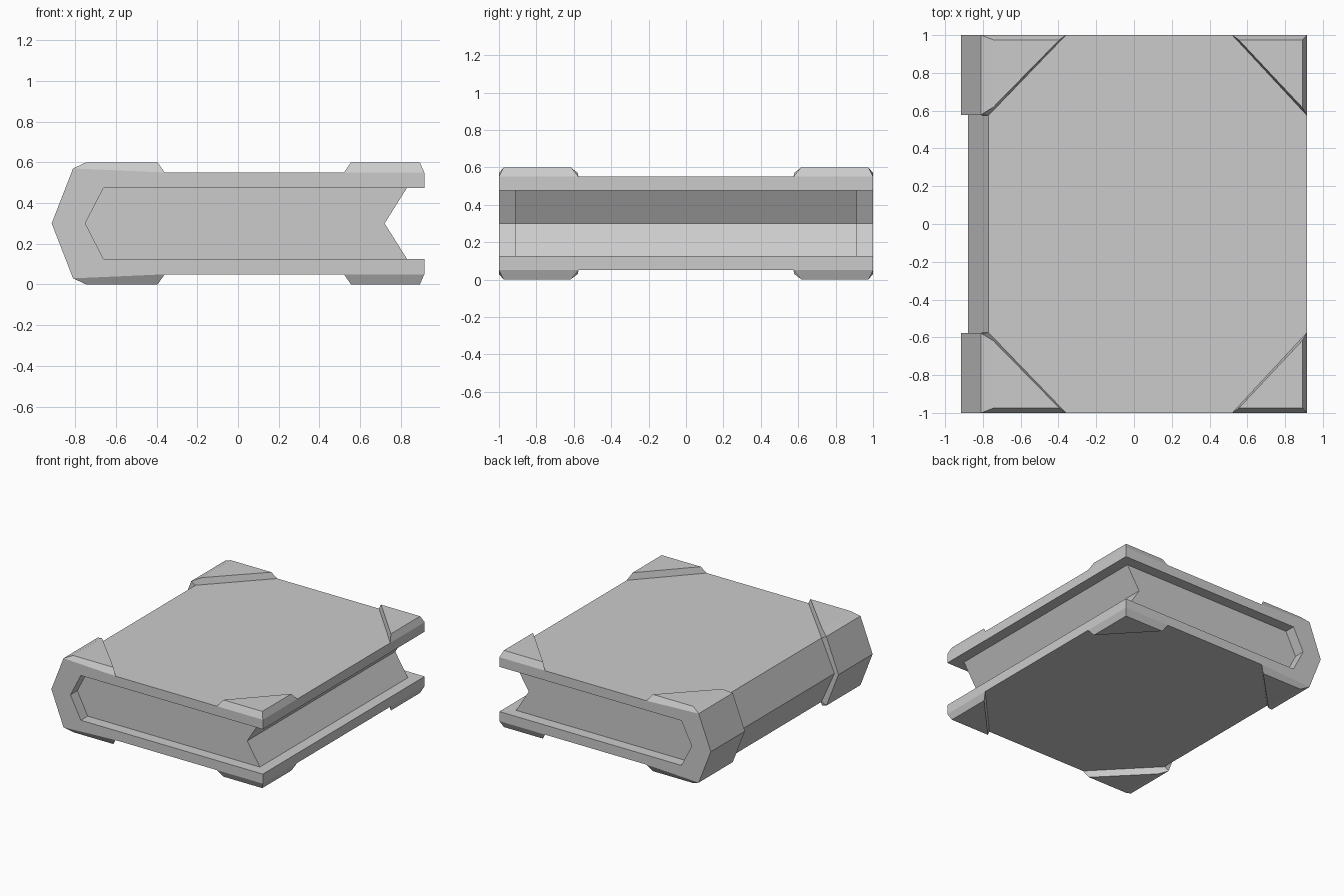
import bpy, bmesh

if "Cube" in bpy.data.objects:
    bpy.data.objects.remove(bpy.data.objects["Cube"])

MID = 0.3  # the book is symmetric about this height; parts are modelled relative to it


def make_object(name, verts, faces, mirror=False):
    bm = bmesh.new()
    vs = [bm.verts.new(v) for v in verts]
    for f in faces:
        bm.faces.new([vs[i] for i in f])
    bmesh.ops.recalc_face_normals(bm, faces=bm.faces[:])
    mesh = bpy.data.meshes.new(name)
    bm.to_mesh(mesh)
    bm.free()
    obj = bpy.data.objects.new(name, mesh)
    obj.location.z = MID
    bpy.context.collection.objects.link(obj)
    if mirror:
        mod = obj.modifiers.new("Mirror", 'MIRROR')
        mod.use_axis = (False, True, True)
    return obj


def prism(name, half_profile, half_len):
    """Mirror an (x, z) profile about z = 0 and extrude it along y."""
    prof = half_profile + [(x, -z) for x, z in reversed(half_profile) if z > 0]
    n = len(prof)
    verts = [(x, y, z) for y in (-half_len, half_len) for x, z in prof]
    faces = [list(range(n)), list(range(n, 2 * n))]
    faces += [(i, (i + 1) % n, (i + 1) % n + n, i + n) for i in range(n)]
    return make_object(name, verts, faces)


# Cover: C-shaped section with a pointed spine
outer = [(0.915, 0.25), (-0.77, 0.25), (-0.88, 0.0)]
inner = [(-0.75, 0.0), (-0.66, 0.175), (0.915, 0.175)]
section = (outer + [(x, -z) for x, z in reversed(outer[:2])]
           + [(x, -z) for x, z in reversed(inner)] + inner[1:])
n = len(section)
make_object("cover", [(x, y, z) for y in (-1, 1) for x, z in section],
            [list(range(n)), list(range(n, 2 * n))]
            + [(i, (i + 1) % n, (i + 1) % n + n, i + n) for i in range(n)])

# Pages: block with a notched fore edge
prism("pages", [(0.72, 0.0), (0.83, 0.175), (-0.66, 0.175), (-0.75, 0.0)], 0.915)

# Fore-edge corner guards: shallow bevelled triangles, mirrored to four corners
base = [(0.915, -1, 0.25), (0.915, -0.575, 0.25), (0.52, -1, 0.25)]
top = [(0.893, -0.975, 0.3), (0.893, -0.615, 0.3), (0.555, -0.975, 0.3)]
make_object("corner_guards", base + top,
            [(3, 4, 5)] + [(i, (i + 1) % 3, (i + 1) % 3 + 3, i + 3) for i in range(3)],
            mirror=True)

# Spine guards: wrap the spine and end in triangles on both cover boards
pts = {
    "tip": (-0.915, -1, 0), "tip_in": (-0.915, -0.578, 0),
    "edge": (-0.81, -1, 0.27), "edge_in": (-0.81, -0.578, 0.27),
    "board": (-0.77, -1, 0.25), "board_in": (-0.77, -0.575, 0.25),
    "spine": (-0.88, -1, 0), "spine_in": (-0.88, -0.578, 0),
    "point": (-0.36, -1, 0.25), "top_a": (-0.745, -0.975, 0.3),
    "top_b": (-0.395, -0.975, 0.3), "top_c": (-0.745, -0.618, 0.3),
}
keys = list(pts)
loops = ["tip edge edge_in tip_in", "edge top_a top_c edge_in", "top_a top_b top_c",
         "edge point top_b top_a", "tip edge point board spine",
         "point board_in edge_in top_c top_b", "tip_in edge_in board_in spine_in"]
make_object("spine_guards", list(pts.values()),
            [[keys.index(k) for k in loop.split()] for loop in loops], mirror=True)
